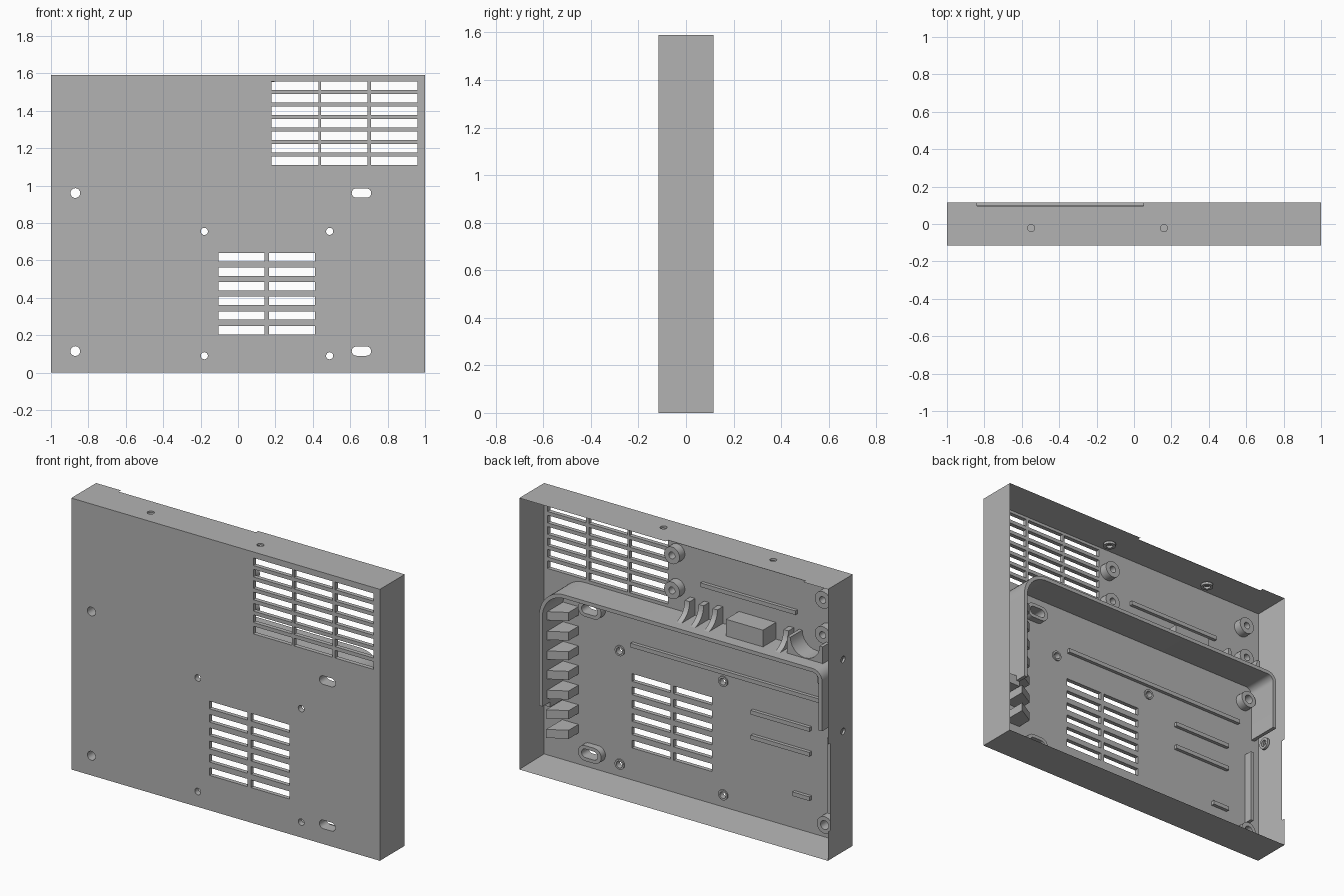
import bpy, bmesh
from math import sin, cos, pi, radians
from mathutils import Vector

if "Cube" in bpy.data.objects:
    bpy.data.objects.remove(bpy.data.objects["Cube"], do_unlink=True)

grey = bpy.data.materials.new("plain_grey")
grey.use_nodes = True
grey.diffuse_color = (0.448, 0.448, 0.448, 1)
grey.node_tree.nodes["Principled BSDF"].inputs["Base Color"].default_value = grey.diffuse_color

H, D, T = 1.59, 0.115, 0.025      # height, half depth, wall thickness
FLOOR = T - D                     # inner face of the front panel
SINK = FLOOR - 0.005              # parts start slightly inside the panel


def prism(bm, pts, axis, lo, hi):
    """Extrude a 2D outline along an axis; pts use the other two axes in order."""
    def place(p, h):
        c = list(p)
        c.insert("xyz".index(axis), h)
        return bm.verts.new(c)
    a, b = [place(p, lo) for p in pts], [place(p, hi) for p in pts]
    n = len(pts)
    faces = [bm.faces.new(a), bm.faces.new(b[::-1])]
    faces += [bm.faces.new((a[i], b[i], b[(i + 1) % n], a[(i + 1) % n])) for i in range(n)]
    bmesh.ops.recalc_face_normals(bm, faces=faces)


def box(bm, x0, x1, y0, y1, z0, z1):
    prism(bm, [(x0, z0), (x1, z0), (x1, z1), (x0, z1)], "y", y0, y1)


def arc(cx, cy, r, a0, a1, n=10):
    return [(cx + r * cos(radians(a0 + (a1 - a0) * i / n)),
             cy + r * sin(radians(a0 + (a1 - a0) * i / n))) for i in range(n + 1)]


def disc(cx, cy, r, stretch=0, n=12):
    """Circle, or a slot when stretched along the first axis."""
    if not stretch:
        return arc(cx, cy, r, 0, 360, 2 * n)[:-1]
    return arc(cx + stretch, cy, r, -90, 90, n) + arc(cx - stretch, cy, r, 90, 270, n)


def finish(name, bm, cutter=None):
    mesh = bpy.data.meshes.new(name)
    bm.to_mesh(mesh)
    bm.free()
    mesh.materials.append(grey)
    ob = bpy.data.objects.new(name, mesh)
    bpy.context.collection.objects.link(ob)
    if cutter:
        mod = ob.modifiers.new("holes", "BOOLEAN")
        mod.operation, mod.solver, mod.object = "DIFFERENCE", "EXACT", cutter
        dg = bpy.context.evaluated_depsgraph_get()
        ob.data = bpy.data.meshes.new_from_object(ob.evaluated_get(dg))
        ob.modifiers.clear()
    bpy.ops.object.select_all(action="DESELECT")
    ob.select_set(True)
    bpy.context.view_layer.objects.active = ob
    bpy.ops.object.shade_smooth_by_angle(angle=radians(30))
    return ob


screw_posts = [(x, z) for x in (0.12, -0.857) for z in (1.43, 1.225)]
mount_holes = [(-0.87, 0.96), (-0.87, 0.115)]
mount_slots = [(0.66, 0.96), (0.66, 0.115)]
fan_holes = [(x, z) for x in (-0.18, 0.49) for z in (0.09, 0.755)]
top_holes = [-0.55, 0.16]
side_holes = [0.705, 1.126]

# Cutter for vents, holes, rim notches and wall recesses
bm = bmesh.new()
for x in (0.18, 0.443, 0.71):
    for i in range(7):
        z = 1.11 + i * 0.0667
        box(bm, x, x + 0.25, -0.2, FLOOR + 0.01, z, z + 0.045)
for x in (-0.105, 0.165):
    for i in range(6):
        z = 0.205 + i * 0.078
        box(bm, x, x + 0.248, -0.2, FLOOR + 0.01, z, z + 0.045)
for x, z in mount_holes:
    prism(bm, disc(x, z, 0.026), "y", -0.2, 0.05)
for x, z in mount_slots:
    prism(bm, disc(x, z, 0.025, 0.027), "y", -0.2, 0.05)
for x, z in fan_holes:
    prism(bm, disc(x, z, 0.019), "y", -0.2, 0.05)
for x, z in screw_posts:
    prism(bm, disc(x, z, 0.02), "y", FLOOR + 0.003, 0.05)
for x in top_holes:
    prism(bm, disc(x, -0.022, 0.019), "z", H - 0.1, H + 0.1)
for z in side_holes:
    prism(bm, disc(-0.025, z, 0.019), "x", -1.1, -0.9)
box(bm, -0.84, 0.05, 0.095, 0.2, H - 0.04, H + 0.1)
box(bm, -1.1, -0.96, 0.095, 0.2, 0.17, 0.68)
for z in (0.13, 0.37):
    box(bm, 0.96, 0.983, -0.01, 0.108, z, z + 0.135)
for x in (0.05, 0.31):
    box(bm, x, x + 0.13, -0.06, 0.108, 0.017, 0.04)
cutter = finish("hole_cutter", bm)
cutter.hide_render = True

# Open-backed tray: front panel with four rim walls
bm = bmesh.new()
bmesh.ops.create_cube(bm, size=1)
for v in bm.verts:
    v.co = Vector((v.co.x * 2, v.co.y * 2 * D, (v.co.z + 0.5) * H))
back = [f for f in bm.faces if f.normal.y > 0.9]
bmesh.ops.inset_region(bm, faces=back, thickness=T)
bmesh.ops.translate(bm, verts=back[0].verts, vec=(0, FLOOR - D, 0))
finish("tray", bm, cutter)

# Screw posts and raised collars around the holes
bm = bmesh.new()
for x, z in screw_posts + mount_holes:
    prism(bm, disc(x, z, 0.05), "y", SINK, FLOOR + 0.05)
for x, z in mount_slots:
    prism(bm, disc(x, z, 0.045, 0.03), "y", SINK, FLOOR + 0.04)
for x, z in fan_holes:
    prism(bm, disc(x, z, 0.03), "y", SINK, FLOOR + 0.008)
for x in top_holes:
    prism(bm, disc(x, -0.022, 0.035), "z", H - T - 0.01, H - T + 0.005)
for z in side_holes:
    prism(bm, disc(-0.025, z, 0.035), "x", T - 1.005, T - 0.99)
finish("posts_and_collars", bm, cutter)

# Low bars on the inside of the panel
bm = bmesh.new()
for x0, x1, z in ((-0.66, -0.045, 1.29), (-0.83, 0.41, 0.815), (-0.75, -0.37, 0.63),
                  (-0.75, -0.37, 0.485), (-0.75, -0.64, 0.225)):
    box(bm, x0, x1, SINK, FLOOR + 0.02, z - 0.012, z + 0.012)
box(bm, -0.905, -0.885, SINK, FLOOR + 0.05, 0.19, 0.63)
finish("low_bars", bm)

# Bent dividing wall, made as a thick ribbon along a path
W = 0.022


def wall_path(offset):
    return ([(0.86 + offset, 0.40)] + arc(0.72, 0.93, 0.14 + offset, 0, 90, 12)
            + arc(-0.89, 1.03, 0.04 + offset, 90, 180, 6) + [(-0.93 - offset, 0.74)])


bm = bmesh.new()
prism(bm, wall_path(0) + wall_path(W)[::-1], "y", SINK, 0.10)
finish("dividing_wall", bm)

# Cable ribs and cradle above the dividing wall
bm = bmesh.new()
Z0, Z1 = 1.085, 1.19
rib = [(SINK, Z0), (0.06, Z0)] + arc(0.06, Z1, 0.1, 270, 180, 8) + [(SINK, Z1)]
for x in (0.02, -0.07, -0.16, -0.62):
    prism(bm, rib, "x", x - 0.016, x + 0.016)
box(bm, -0.52, -0.28, SINK, 0.03, Z0, Z1)
prism(bm, [(-0.90, Z0), (-0.67, Z0), (-0.67, Z1)] + arc(-0.785, Z1, 0.095, 0, -180, 12)
      + [(-0.90, Z1)], "y", SINK, 0.02)
finish("cable_ribs", bm)

# Stacked grip blocks along the upright part of the wall
bm = bmesh.new()
block = [(0.865, SINK), (0.76, SINK), (0.76, 0.0), (0.865, 0.06)]
for i in range(7):
    z = 0.20 + i * 0.115
    prism(bm, block, "z", z, z + 0.05)
box(bm, 0.86, 0.93, SINK, 0.03, 0.37, 0.43)
finish("grip_blocks", bm)

bpy.data.objects.remove(cutter, do_unlink=True)
